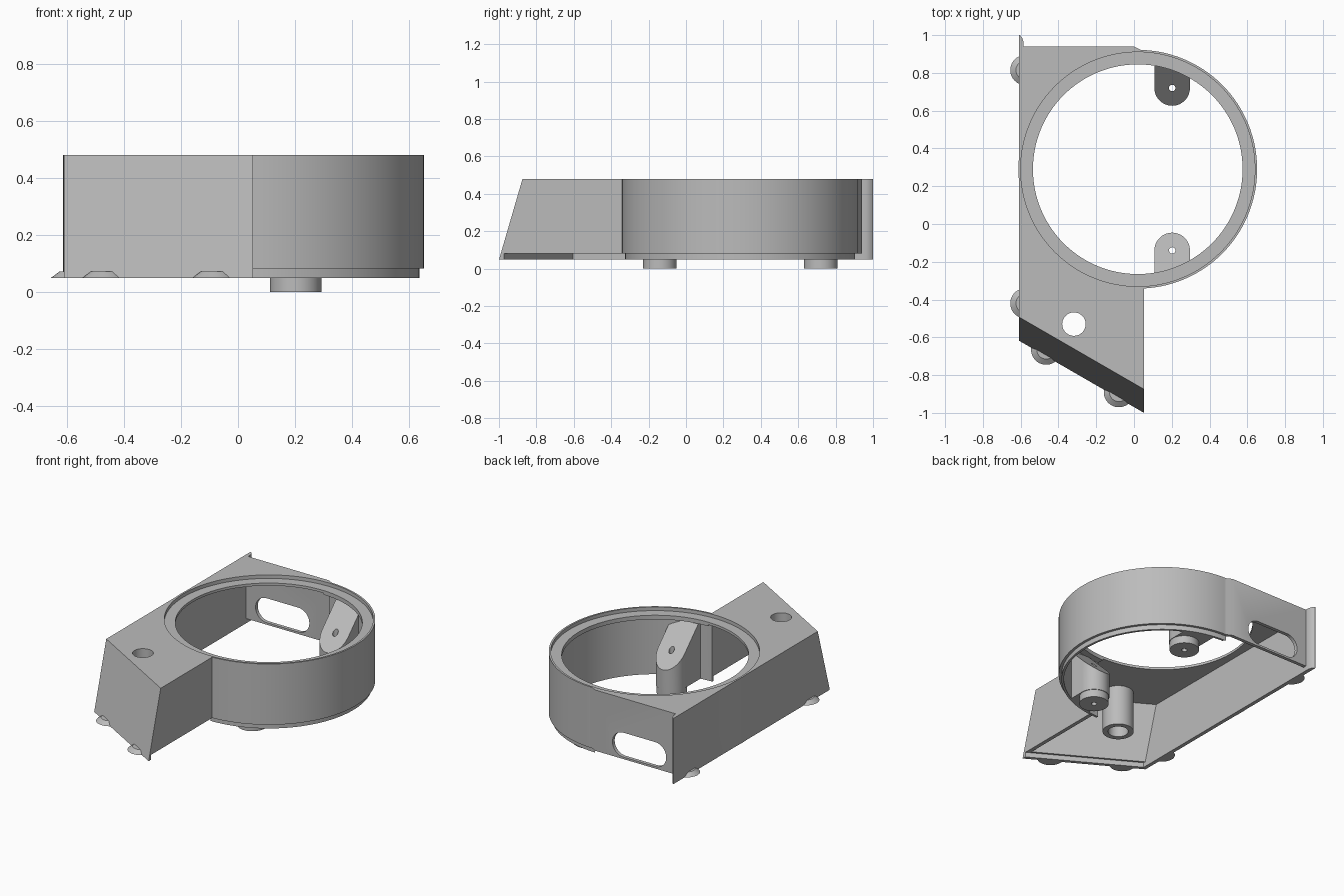
import bpy, bmesh, math
from mathutils import Vector

cube = bpy.data.objects.get("Cube")
if cube:
    bpy.data.objects.remove(cube, do_unlink=True)

grey = bpy.data.materials.new("light_grey")
grey.use_nodes = True
grey.diffuse_color = (0.5, 0.5, 0.5, 1)
grey.node_tree.nodes["Principled BSDF"].inputs["Base Color"].default_value = (0.5, 0.5, 0.5, 1)

CX, CY = 0.02, 0.29          # ring centre
BASE, TOP = 0.05, 0.48       # shell bottom and top


def finish(name, bm):
    bmesh.ops.recalc_face_normals(bm, faces=bm.faces)
    mesh = bpy.data.meshes.new(name)
    bm.to_mesh(mesh)
    bm.free()
    mesh.materials.append(grey)
    ob = bpy.data.objects.new(name, mesh)
    bpy.context.collection.objects.link(ob)
    return ob


def loft(name, low, high, z0, z1):
    """Solid between two outlines with the same number of points."""
    bm = bmesh.new()
    a = [bm.verts.new((x, y, z0)) for x, y in low]
    b = [bm.verts.new((x, y, z1)) for x, y in high]
    bm.faces.new(a)
    bm.faces.new(b)
    for i in range(len(a)):
        j = (i + 1) % len(a)
        bm.faces.new((a[i], a[j], b[j], b[i]))
    return finish(name, bm)


def circle(x, y, r, n=128):
    return [(x + r * math.cos(2 * math.pi * i / n), y + r * math.sin(2 * math.pi * i / n))
            for i in range(n)]


def cylinder(name, x, y, r, z0, z1, n=128, r_top=None):
    return loft(name, circle(x, y, r, n), circle(x, y, r_top or r, n), z0, z1)


def combine(ob, other, operation):
    """Apply a boolean and discard the second solid."""
    bpy.context.view_layer.objects.active = ob
    mod = ob.modifiers.new("boolean", 'BOOLEAN')
    mod.operation, mod.object, mod.solver = operation, other, 'EXACT'
    bpy.ops.object.modifier_apply(modifier=mod.name)
    bpy.data.objects.remove(other, do_unlink=True)


def smooth(ob):
    bpy.ops.object.select_all(action='DESELECT')
    ob.select_set(True)
    bpy.context.view_layer.objects.active = ob
    bpy.ops.object.shade_smooth_by_angle(angle=math.radians(30))


def outline(left, right, back, front):
    """House plan with a front edge running at thirty degrees."""
    drop = math.tan(math.radians(30))
    return [(left, back), (0.0, back), (0.04, back - 0.02), (right, back - 0.04),
            (right, front - drop * (right + 0.61)), (left, front - drop * (left + 0.61))]


# Outer shell: box with raked front, round housing, rear flange
shell = loft("housing_shell", outline(-0.61, 0.052, 0.94, -0.617),
             outline(-0.61, 0.052, 0.94, -0.492), BASE, TOP)
combine(shell, cylinder("ring", CX, CY, 0.632, BASE, TOP), 'UNION')
fin = [(-0.61, 0.9), (-0.585, 0.9), (-0.585, 0.965), (-0.592, 0.985), (-0.605, 1.0), (-0.61, 1.0)]
combine(shell, loft("fin", fin, fin, BASE, TOP), 'UNION')

# Small tapered bumps along the lower edge
for x, y in ((-0.575, 0.815), (-0.575, -0.42), (-0.465, -0.665), (-0.08, -0.89)):
    combine(shell, cylinder("bump", x, y, 0.08, BASE, 0.072, 48, 0.05), 'UNION')

# Raised lower edge, leaving a thin rim under the round housing
step = [(-0.585, 1.2), (1, 1.2), (1, -1.52), (-0.585, -0.605)]
step_cut = loft("step_cut", step, step, -0.1, 0.082)
combine(step_cut, cylinder("rim_keep", CX, CY, 0.615, -0.2, 0.2), 'DIFFERENCE')
combine(shell, step_cut, 'DIFFERENCE')

# Hollow interior, open below
rake = 0.125 / 0.43
depth = 0.44
low, high = -0.2, depth
cavity = loft("cavity", outline(-0.585, 0.027, 0.917, -0.585 + rake * (low - BASE)),
              outline(-0.585, 0.027, 0.917, -0.585 + rake * (high - BASE)), low, high)
combine(shell, cavity, 'DIFFERENCE')
combine(shell, cylinder("round_cavity", CX, CY, 0.6, -0.2, 0.43), 'DIFFERENCE')

# Round opening with a recessed ledge
combine(shell, cylinder("opening", CX, CY, 0.555, 0.3, 0.6), 'DIFFERENCE')
combine(shell, cylinder("ledge", CX, CY, 0.62, 0.457, 0.6), 'DIFFERENCE')

# Rear slot with rounded ends
slot = []
for cx, start in ((-0.205, -90), (-0.435, 90)):
    for i in range(17):
        a = math.radians(start + 180 * i / 16)
        slot.append((cx + 0.08 * math.cos(a), 0.08 * math.sin(a)))
slot_cut = loft("slot_cut", slot, slot, -0.1, 0.1)
slot_cut.rotation_euler.x = math.pi / 2
slot_cut.location = (0, 0.94, 0.175)
bpy.context.view_layer.update()
combine(shell, slot_cut, 'DIFFERENCE')

# Tubular boss under the top hole
boss = cylinder("screw_boss", -0.318, -0.53, 0.095, 0.17, 0.46, 64)
combine(shell, boss, 'UNION')
combine(shell, cylinder("boss_hole", -0.318, -0.53, 0.062, 0.0, 0.6, 64), 'DIFFERENCE')
smooth(shell)

# Two posts with sloping tops, mirrored about the ring centre
for name, side in (("rear_post", 1), ("front_post", -1)):
    px, py, r = 0.202, CY + side * 0.43, 0.094
    plan = [(px + r * math.cos(math.pi * i / 32), py - side * r * math.sin(math.pi * i / 32))
            for i in range(33)]
    plan += [(px - r, CY + side * 0.7), (px + r, CY + side * 0.7)]
    post = loft(name, plan, plan, BASE, 0.6)
    bm = bmesh.new()
    bm.from_mesh(post.data)
    cut = bmesh.ops.bisect_plane(bm, geom=bm.verts[:] + bm.edges[:] + bm.faces[:],
                                 plane_co=Vector((px, py, 0.275)),
                                 plane_no=Vector((0, -side, 1)), clear_outer=True)
    rim = [e for e in cut["geom_cut"] if isinstance(e, bmesh.types.BMEdge)]
    bmesh.ops.contextual_create(bm, geom=rim)
    bmesh.ops.recalc_face_normals(bm, faces=bm.faces)
    bm.to_mesh(post.data)
    bm.free()
    combine(post, cylinder("wall_trim", CX, CY, 0.608, -0.2, 0.445), 'INTERSECT')
    combine(post, cylinder("foot", px, py, 0.09, 0.0, 0.1, 64), 'UNION')
    combine(post, cylinder("pilot_hole", px, py, 0.017, -0.1, 0.6, 24), 'DIFFERENCE')
    smooth(post)
